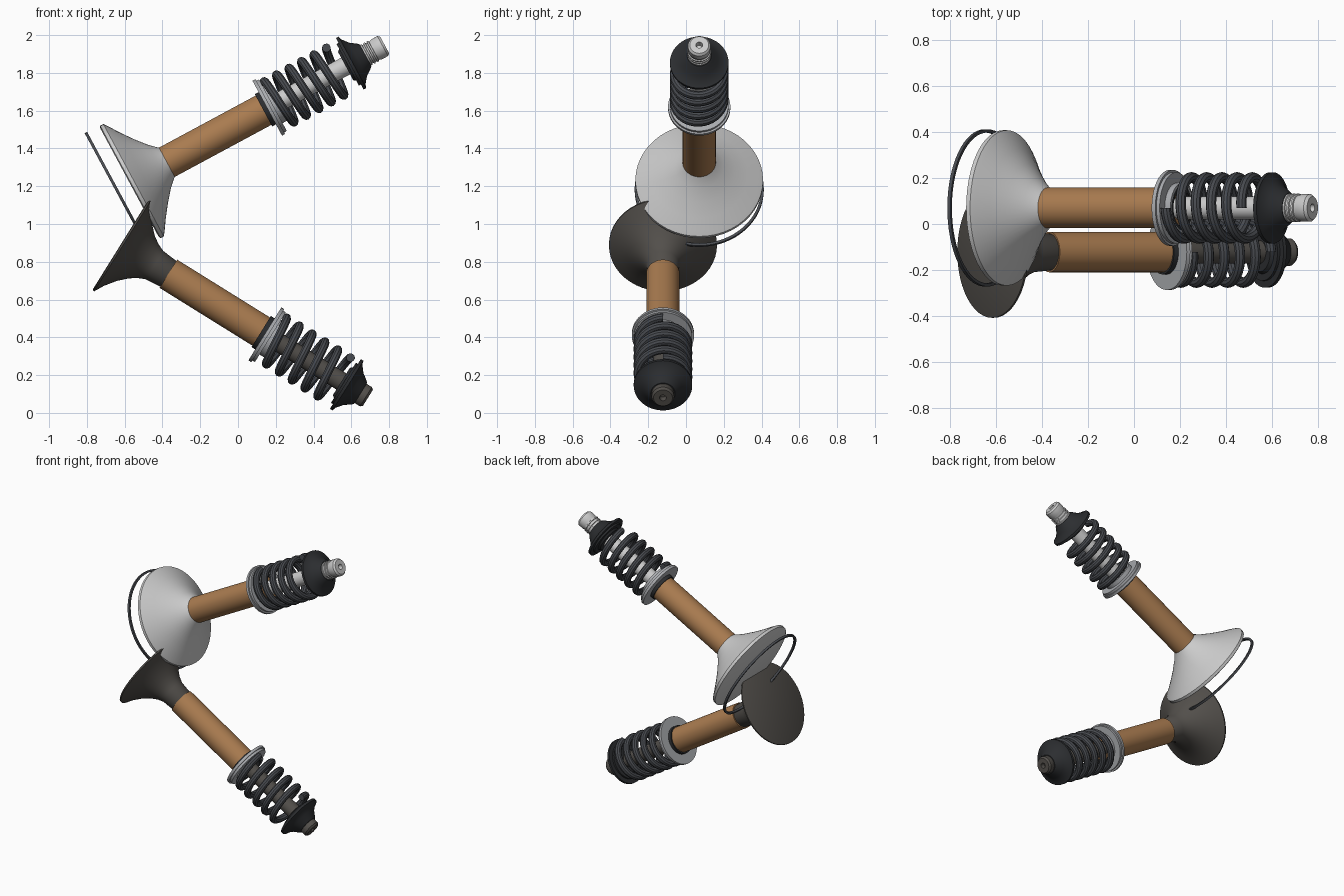
import bpy, math
from mathutils import Matrix, Vector

if "Cube" in bpy.data.objects:
    bpy.data.objects.remove(bpy.data.objects["Cube"])


def material(name, rgb):
    m = bpy.data.materials.new(name)
    m.diffuse_color = (*rgb, 1)
    m.use_nodes = True
    m.node_tree.nodes["Principled BSDF"].inputs["Base Color"].default_value = m.diffuse_color
    return m


WHITE = material("polished_steel", (0.80, 0.80, 0.80))
DARK = material("burnt_steel", (0.085, 0.078, 0.07))
BRONZE = material("bronze", (0.40, 0.20, 0.08))
BLACK = material("black_steel", (0.025, 0.027, 0.03))
SPRING = material("spring_steel", (0.065, 0.07, 0.08))
SILVER = material("silver", (0.40, 0.41, 0.43))


def make(name, verts, faces, mat, frame, angle=35):
    me = bpy.data.meshes.new(name)
    me.from_pydata(verts, [], faces)
    me.materials.append(mat)
    ob = bpy.data.objects.new(name, me)
    bpy.context.collection.objects.link(ob)
    ob.matrix_world = frame
    bpy.ops.object.select_all(action='DESELECT')
    ob.select_set(True)
    bpy.context.view_layer.objects.active = ob
    bpy.ops.object.mode_set(mode='EDIT')
    bpy.ops.mesh.select_all(action='SELECT')
    bpy.ops.mesh.remove_doubles(threshold=1e-5)
    bpy.ops.mesh.normals_make_consistent(inside=False)
    bpy.ops.object.mode_set(mode='OBJECT')
    bpy.ops.object.shade_smooth_by_angle(angle=math.radians(angle))
    return ob


def lathe(name, profile, mat, frame, closed=False, n=48):
    """Revolve (axial, radius) points round the local z axis."""
    k = len(profile)
    verts = [(r * math.cos(2 * math.pi * i / n), r * math.sin(2 * math.pi * i / n), s)
             for i in range(n) for s, r in profile]
    faces = [(i * k + j, i * k + (j + 1) % k, (i + 1) % n * k + (j + 1) % k, (i + 1) % n * k + j)
             for i in range(n) for j in range(k if closed else k - 1)]
    return make(name, verts, faces, mat, frame)


def coil(name, start, length, radius, wire, turns, mat, frame, phase=0, per=36, sides=10):
    """Compression spring with flattened end turns."""
    verts, faces = [], []
    n = int(turns * per)
    for i in range(n + 1):
        a = phase + 2 * math.pi * i / per
        z = start + length * i / n
        for j in range(sides):
            b = 2 * math.pi * j / sides
            r = radius + wire * math.cos(b)
            verts.append((r * math.cos(a), r * math.sin(a), z + wire * math.sin(b)))
    for i in range(n):
        for j in range(sides):
            k = (j + 1) % sides
            faces.append((i * sides + j, i * sides + k, (i + 1) * sides + k, (i + 1) * sides + j))
    faces += [tuple(range(sides)), tuple(range(n * sides, (n + 1) * sides))]
    return make(name, verts, faces, mat, frame)


def valve_assembly(prefix, head_centre, degrees, head, tip, guide_start, seat, retainer, spring_len, mat):
    a = math.radians(degrees)
    d = Vector((math.cos(a), 0, math.sin(a)))
    frame = Matrix.Translation(head_centre) @ d.to_track_quat('Z', 'Y').to_matrix().to_4x4()

    # valve: head, stem, keeper grooves and drilled tip
    stem, t = 0.05, tip
    profile = [(0, 0)] + head + [(guide_start + 0.05, stem), (t - 0.125, stem)]
    for g in (0.115, 0.095, 0.075):
        profile += [(t - g, 0.062), (t - g + 0.008, 0.062), (t - g + 0.010, 0.056), (t - g + 0.018, 0.056)]
    profile += [(t - 0.05, 0.06), (t - 0.012, 0.06), (t, 0.05), (t, 0.018), (t - 0.03, 0.014), (t - 0.03, 0)]
    lathe(prefix + "_valve", profile, mat, frame)

    # guide sleeve and seal
    lathe(prefix + "_guide", [(guide_start, stem), (guide_start, 0.088), (seat + 0.03, 0.088),
                              (seat + 0.03, stem)], BRONZE, frame, True)
    lathe(prefix + "_stem_seal", [(seat - 0.035, 0.08), (seat - 0.035, 0.097), (seat + 0.05, 0.097),
                                  (seat + 0.05, 0.08)], BLACK, frame, True)

    # stepped spring seat
    lathe(prefix + "_spring_seat", [(seat - 0.012, 0.095), (seat - 0.012, 0.165), (seat + 0.006, 0.165),
                                    (seat + 0.006, 0.155), (seat + 0.022, 0.155), (seat + 0.022, 0.108),
                                    (seat + 0.05, 0.108), (seat + 0.05, 0.095)], SILVER, frame, True)

    # spring
    coil(prefix + "_spring", seat + 0.04, spring_len, 0.133, 0.023, 5, SPRING, frame, math.pi / 2)

    # stepped retainer cap
    q = retainer
    lathe(prefix + "_retainer", [(q - 0.035, 0.05), (q - 0.035, 0.085), (q - 0.022, 0.095), (q - 0.022, 0.125),
                                 (q - 0.010, 0.125), (q - 0.010, 0.155), (q + 0.006, 0.155), (q + 0.012, 0.135),
                                 (q + 0.04, 0.10), (q + 0.075, 0.075), (q + 0.085, 0.065),
                                 (q + 0.085, 0.05)], BLACK, frame, True)
    return frame


# upper valve with wide pale head
intake_head = [(0, 0.325), (0.006, 0.338), (0.025, 0.338), (0.04, 0.318), (0.08, 0.258),
               (0.13, 0.19), (0.18, 0.13), (0.22, 0.092), (0.25, 0.07)]
frame = valve_assembly("intake", (-0.575, 0.07, 1.22), 28.3, intake_head, 1.535, 0.225, 0.841,
                       1.335, 0.375, WHITE)

# thin ring in front of the upper head
lathe("intake_seat_ring", [(-0.085, 0.328), (-0.085, 0.342), (-0.070, 0.342), (-0.070, 0.328)],
      SPRING, frame, True, 64)

# lower valve with smaller dark head
exhaust_head = [(0, 0.28), (0.003, 0.286), (0.012, 0.286), (0.04, 0.235), (0.083, 0.178), (0.13, 0.132),
                (0.17, 0.105), (0.21, 0.088), (0.30, 0.08)]
valve_assembly("exhaust", (-0.62, -0.122, 0.893), -31.9, exhaust_head, 1.54, 0.296, 0.91,
               1.41, 0.40, DARK)
